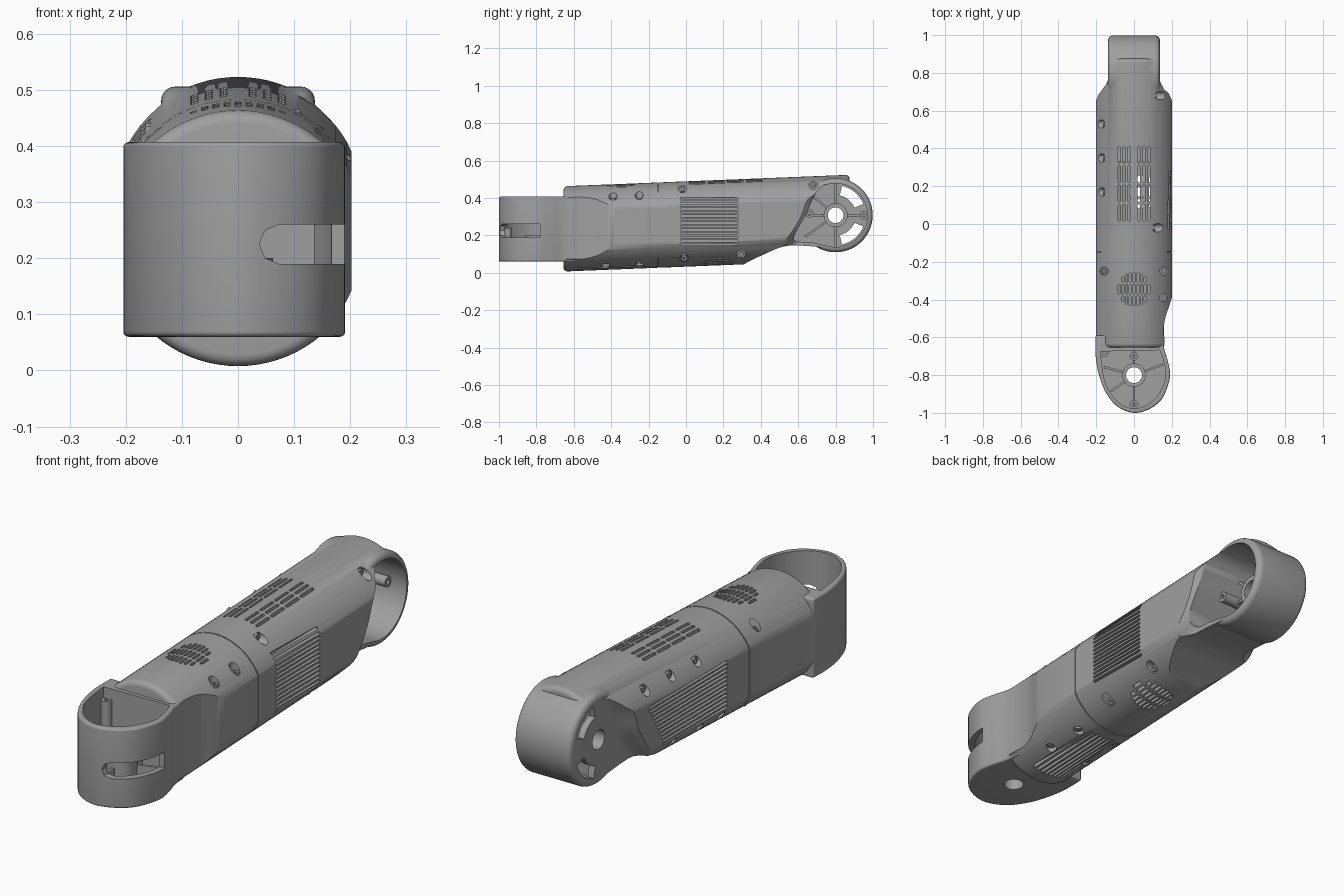
import bpy, bmesh, math
from math import cos, sin, pi, radians

if "Cube" in bpy.data.objects:
    bpy.data.objects.remove(bpy.data.objects["Cube"])

grey = bpy.data.materials.new("satin grey")
grey.use_nodes = True
grey.diffuse_color = (0.35, 0.35, 0.35, 1)
grey.node_tree.nodes["Principled BSDF"].inputs["Base Color"].default_value = (0.35, 0.35, 0.35, 1)
finished = []


# ---------- helpers ----------
def loft(name, parts, closed=False):
    """Skin one or more stacks of rings; closed stacks join end to start."""
    bm = bmesh.new()
    for rings in parts:
        vs = [[bm.verts.new(p) for p in ring] for ring in rings]
        n = len(vs[0])
        for i in range(len(vs) if closed else len(vs) - 1):
            a, b = vs[i], vs[(i + 1) % len(vs)]
            for j in range(n):
                k = (j + 1) % n
                bm.faces.new((a[j], a[k], b[k], b[j]))
        if not closed:
            bm.faces.new(vs[0])
            bm.faces.new(vs[-1])
    bmesh.ops.recalc_face_normals(bm, faces=bm.faces)
    me = bpy.data.meshes.new(name)
    bm.to_mesh(me)
    bm.free()
    ob = bpy.data.objects.new(name, me)
    bpy.context.collection.objects.link(ob)
    return ob


def place(pts, axis, c):
    """Lift a flat outline into space at distance c along an axis."""
    f = {"x": lambda a, b: (c, a, b), "y": lambda a, b: (a, c, b), "z": lambda a, b: (a, b, c)}[axis]
    return [f(a, b) for a, b in pts]


def prisms(name, outlines, axis, lo, hi):
    return loft(name, [[place(o, axis, lo), place(o, axis, hi)] for o in outlines])


def ring(name, c, r_in, r_out, axis, lo, hi):
    a, b = disc(c, r_in), disc(c, r_out)
    return loft(name, [[place(a, axis, lo), place(b, axis, lo), place(b, axis, hi), place(a, axis, hi)]], True)


def disc(c, r, n=32):
    return [(c[0] + r * cos(2 * pi * i / n), c[1] + r * sin(2 * pi * i / n)) for i in range(n)]


def slot(u, v0, v1, w):
    """Round-ended slot running along the second axis."""
    r = w / 2
    top = [(u + r * cos(pi * i / 4), v1 - r + r * sin(pi * i / 4)) for i in range(5)]
    low = [(u - r * cos(pi * i / 4), v0 + r - r * sin(pi * i / 4)) for i in range(5)]
    return top + low


def bar(c, deg, r0, r1, w):
    a = radians(deg)
    return [(c[0] + r * cos(a) - s * w / 2 * sin(a), c[1] + r * sin(a) + s * w / 2 * cos(a))
            for r, s in ((r0, -1), (r1, -1), (r1, 1), (r0, 1))]


def smooth(pts, n=5):
    """Catmull-Rom curve through the points."""
    p = [pts[0]] + pts + [pts[-1]]
    out = []
    for i in range(1, len(p) - 2):
        for t in (k / n for k in range(n)):
            out.append(tuple(0.5 * (2 * b + (c - a) * t + (2 * a - 5 * b + 4 * c - d) * t * t
                                    + (3 * b - a - 3 * c + d) * t ** 3)
                             for a, b, c, d in zip(p[i - 1], p[i], p[i + 1], p[i + 2])))
    return out + [pts[-1]]


def bake(ob):
    dg = bpy.context.evaluated_depsgraph_get()
    me = bpy.data.meshes.new_from_object(ob.evaluated_get(dg))
    ob.modifiers.clear()
    ob.data = me


def bevel(ob, width):
    m = ob.modifiers.new("bevel", "BEVEL")
    m.width, m.segments, m.limit_method, m.angle_limit = width, 5, "ANGLE", radians(50)
    bake(ob)


def combine(ob, other, op="DIFFERENCE"):
    m = ob.modifiers.new("cut", "BOOLEAN")
    m.object, m.operation, m.solver = other, op, "EXACT"
    bake(ob)
    bpy.data.objects.remove(other)


def section(y, r, clip):
    """Round section with flattened sides on the slightly tilted arm axis."""
    zc = 0.261 + 0.04 * y
    return [(max(-clip, min(clip, r * cos(2 * pi * i / 80))), y, zc + r * sin(2 * pi * i / 80)) for i in range(80)]


# ---------- main tube ----------
body = loft("arm_housing", [[section(-0.655, 0.228, 0.202), section(0.875, 0.228, 0.202)]])
bevel(body, 0.022)
belly = smooth([(0.28, 0.0), (0.31, 0.045), (0.42, 0.1), (0.52, 0.14), (0.62, 0.145), (0.8, 0.13)])
combine(body, prisms("side_profile", [[(-0.7, 0.7), (-0.7, -0.1), (0.2, -0.1)] + belly
                                      + [(0.875, 0.3), (0.875, 0.7)]], "x", -0.4, 0.4), "INTERSECT")

# swept shoulders narrowing to the rear joint
sweep = smooth([(0.28, 0.0), (0.42, 0.09), (0.53, 0.18), (0.6, 0.28), (0.64, 0.38), (0.68, 0.46), (0.72, 0.56)])
for side in (-1, 1):
    steps = ((0.136, 0.1), (0.139, 0.075), (0.15, 0.055), (0.17, 0.038), (0.187, 0.026), (0.199, 0.008), (0.22, -0.02))
    rings = [place([(y + d, z) for y, z in sweep] + [(1.2, 0.6), (1.2, -0.05)], "x", side * x) for x, d in steps]
    combine(body, loft("shoulder_cutter", [rings]))

# waist beside the front joint
waist = smooth([(0.18, -0.73), (0.16, -0.66), (0.155, -0.58), (0.165, -0.5), (0.188, -0.43), (0.206, -0.37)])
combine(body, prisms("waist_cutter", [waist + [(0.4, -0.37), (0.4, -0.73)]], "z", 0.075, 0.6))

# ---------- front cup and rear drum ----------
plan = smooth([(-0.203, -0.59), (-0.203, -0.7), (-0.185, -0.8), (-0.15, -0.89), (-0.09, -0.965), (0, -1),
               (0.09, -0.975), (0.155, -0.915), (0.19, -0.81), (0.18, -0.73), (0.16, -0.66), (0.154, -0.59)])
cup = prisms("front_cup", [plan], "z", 0.06, 0.407)
bevel(cup, 0.022)
combine(body, cup, "UNION")

FRONT, REAR = (0, -0.8), (0.8, 0.308)
drum = prisms("rear_drum", [disc(REAR, 0.198, 80)], "x", -0.137, 0.137)
bevel(drum, 0.025)
combine(body, drum, "UNION")

# ---------- hollows ----------
combine(body, loft("tube_hollow", [[section(-0.44, 0.2, 0.168), section(0.33, 0.2, 0.168)]]))
well = smooth([(-0.178, -0.675), (-0.16, -0.81), (-0.13, -0.885), (-0.075, -0.95), (0, -0.977), (0.08, -0.95),
               (0.137, -0.89), (0.167, -0.81), (0.158, -0.73), (0.136, -0.668)])
combine(body, prisms("cup_hollow", [well], "z", 0.095, 0.6))
arc = [(REAR[0] + 0.17 * cos(radians(a)), REAR[1] + 0.17 * sin(radians(a))) for a in range(110, -111, -5)]
mouth = smooth([(0.66, 0.165), (0.59, 0.17), (0.58, 0.2), (0.64, 0.31), (0.68, 0.4), (0.71, 0.45)])
combine(body, prisms("drum_hollow", [arc + mouth], "x", -0.108, 0.4))

# joint bores, drum windows and cup window
combine(body, prisms("front_bore", [disc(FRONT, 0.042)], "z", -0.1, 0.2))
combine(body, prisms("rear_bore", [disc(REAR, 0.042)], "x", -0.3, 0))
windows = []
for s in (-1, 1):
    angles = [radians(s * a) for a in range(22, 79, 7)]
    windows.append([(REAR[0] + r * cos(a), REAR[1] + r * sin(a))
                    for r, run in ((0.16, angles), (0.108, angles[::-1])) for a in run])
combine(body, prisms("drum_windows", windows, "x", -0.3, -0.09))
window = [(z, x) for x, z in slot(0.225, 0.038, 0.4, 0.07)]
combine(body, prisms("cup_window", [[(x, z) for z, x in [(b, a) for a, b in [(q, p) for q, p in window]]]],
                     "y", -1.2, -0.78))

# ---------- vents ----------
columns = (-0.078, -0.052, -0.026, 0.026, 0.052, 0.078)
combine(body, prisms("top_vents", [slot(x, 0.015 + 0.102 * k, 0.105 + 0.102 * k, 0.013)
                                   for x in columns for k in range(4)], "z", 0.42, 0.6))


def round_grille(cx, cy, r):
    out = []
    for i in range(-4, 5):
        u = i * r * 0.22
        h = math.sqrt(r * r - u * u)
        for k in (-1, 0, 1):
            lo, hi = max(-h, k * 0.062 - 0.026), min(h, k * 0.062 + 0.026)
            if hi - lo > 0.014:
                out.append(slot(cx + u, cy + lo, cy + hi, 0.011))
    return out


combine(body, prisms("speaker_vents", round_grille(0, -0.345, 0.09), "z", 0.4, 0.6))
combine(body, prisms("belly_vents", round_grille(0.045, 0.17, 0.09), "z", -0.1, 0.12))
combine(body, prisms("belly_grooves", [slot(-0.075 + 0.0214 * i, -0.58, -0.2, 0.011) for i in range(8)],
                     "z", -0.1, 0.036))


def side_grooves(name, count, z0, pitch, y0, end, lo, hi):
    shapes = [[(y, z) for z, y in slot(z0 + pitch * i, y0, end(z0 + pitch * i), 0.01)] for i in range(count)]
    combine(body, prisms(name, shapes, "x", lo, hi))


side_grooves("left_grooves", 14, 0.152, 0.019, -0.03, lambda z: 0.28, 0.174, 0.4)
side_grooves("right_grooves", 12, 0.165, 0.018, 0.0, lambda z: 0.43 + (z - 0.15) * 0.55, -0.4, -0.174)

# seam between the two shell halves
combine(body, loft("seam_cutter", [[section(-0.152, 0.3, 0.3), section(-0.147, 0.3, 0.3),
                                    section(-0.147, 0.223, 0.197), section(-0.152, 0.223, 0.197)]], True))


# ---------- screws in counterbores ----------
def screw(c, axis, floor, out):
    combine(body, prisms("counterbore", [disc(c, 0.022, 20)], axis, *sorted((floor, floor + out * 0.25))))
    finished.append(ring("screw", c, 0.006, 0.015, axis, *sorted((floor - out * 0.004, floor + out * 0.01))))


for y, z, x in ((-0.02, 0.45, 0.1), (-0.01, 0.078, 0.11), (0.295, 0.1, 0.125), (0.68, 0.467, 0.11)):
    screw((y, z), "x", x, 1)
for y, z in ((0.17, 0.42), (0.35, 0.425), (0.53, 0.43), (0.02, 0.125), (0.17, 0.13), (0.35, 0.135)):
    screw((y, z), "x", -0.155, -1)
for x, y in ((-0.158, -0.25), (0.158, -0.25), (0.158, -0.39)):
    screw((x, y), "z", 0.39, 1)
for x, y in ((-0.1, -0.43), (0.1, -0.25), (0.1, -0.43), (-0.1, -0.25)):
    screw((x, y), "z", 0.058, -1)

# ---------- hubs, ribs and bosses inside the joints ----------
finished.append(ring("front_hub", FRONT, 0.042, 0.062, "z", 0.09, 0.2))
finished.append(prisms("front_ribs", [bar(FRONT, a, 0.058, r, 0.012) for a, r in
                                      ((90, 0.13), (165, 0.165), (20, 0.165), (215, 0.15), (270, 0.17))],
                       "z", 0.09, 0.17))
finished.append(ring("rear_hub", REAR, 0.042, 0.064, "x", -0.112, 0.02))
finished.append(prisms("rear_ribs", [bar(REAR, a, 0.058, r, 0.012) for a, r in
                                     ((0, 0.17), (90, 0.17), (140, 0.15), (180, 0.16), (215, 0.2), (270, 0.17))],
                       "x", -0.112, -0.01))
for c in ((0, -0.7), (0, -0.955), (-0.158, -0.682)):
    finished.append(ring("front_boss", c, 0.01, 0.023, "z", 0.09, 0.36 if c[0] else 0.24))
for c in ((0.952, 0.308), (0.66, 0.318)):
    finished.append(ring("rear_boss", c, 0.01, 0.023, "x", -0.112, 0.06))

# ---------- colour and shading ----------
finished.append(body)
bpy.ops.object.select_all(action="DESELECT")
for ob in finished:
    ob.data.materials.clear()
    ob.data.materials.append(grey)
    for f in ob.data.polygons:
        f.material_index = 0
    ob.select_set(True)
bpy.context.view_layer.objects.active = body
bpy.ops.object.shade_smooth_by_angle(angle=radians(32))
